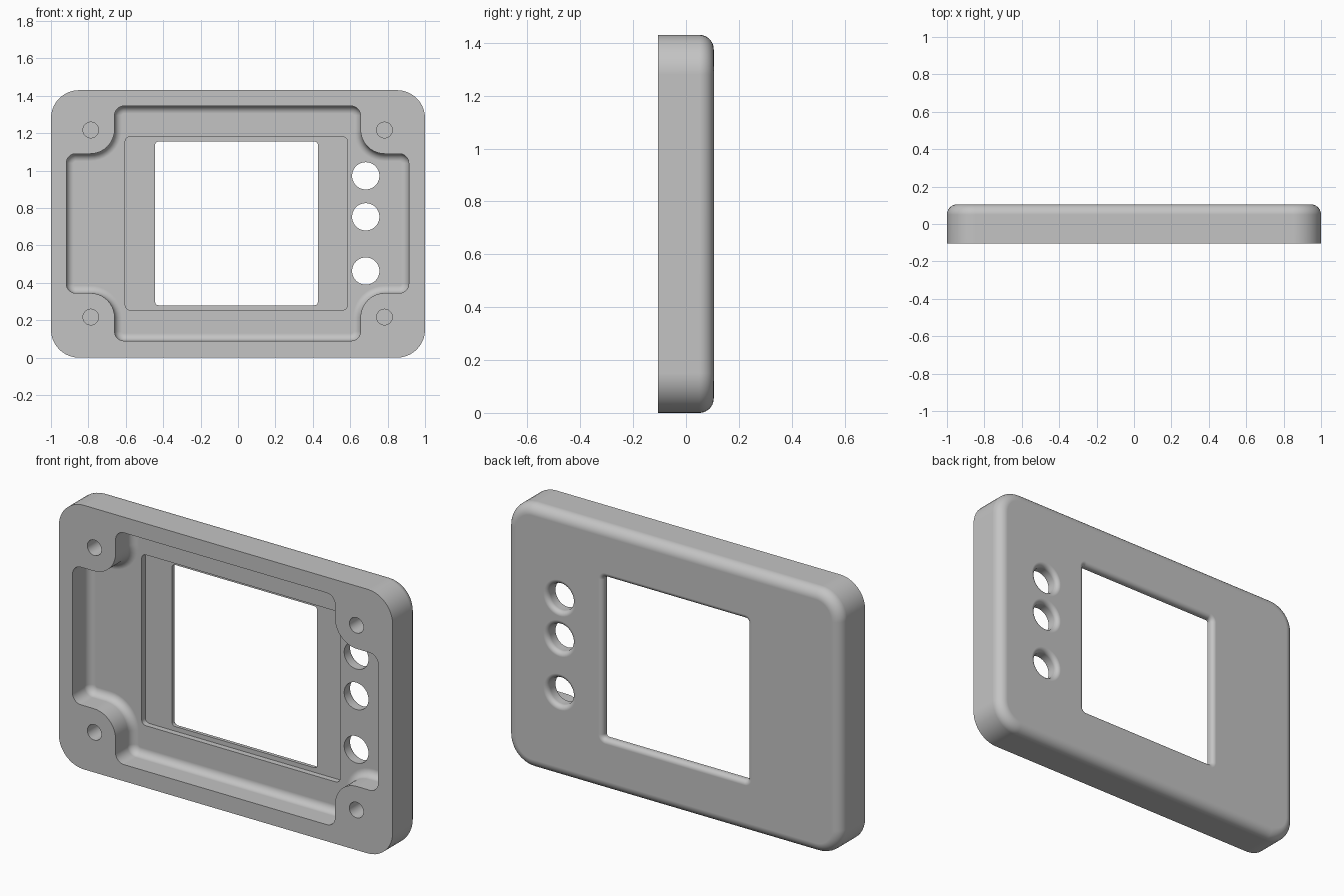
import bpy, bmesh
from math import pi, sin, cos
from mathutils import Vector

if "Cube" in bpy.data.objects:
    bpy.data.objects.remove(bpy.data.objects["Cube"])

FRONT, BACK = -0.105, 0.105
STEPS = 10

grey = bpy.data.materials.new("plain grey")
grey.use_nodes = True
grey.diffuse_color = (0.55, 0.55, 0.55, 1)
grey.node_tree.nodes["Principled BSDF"].inputs["Base Color"].default_value = (0.55, 0.55, 0.55, 1)


def outline(corners, inset=0.0):
    """Right-angled outline of (x, z, radius) corners, moved inward by inset."""
    pts, n = [], len(corners)
    for i, (x, z, r) in enumerate(corners):
        p = Vector((x, z))
        a = (p - Vector(corners[i - 1][:2])).normalized()
        b = (Vector(corners[(i + 1) % n][:2]) - p).normalized()
        p += inset * (Vector((-a.y, a.x)) + Vector((-b.y, b.x)))
        r += -inset if a.cross(b) > 0 else inset
        c = p + r * (b - a)
        for k in range(STEPS + 1):
            t = k / STEPS * pi / 2
            pts.append(c + r * (a * sin(t) - b * cos(t)))
    return pts


def rect(x0, x1, z0, z1, r):
    return [(x0, z0, r), (x1, z0, r), (x1, z1, r), (x0, z1, r)]


def loft(name, corners, levels):
    """Solid through the outline at each (y, inset) level."""
    bm = bmesh.new()
    rings = [[bm.verts.new((p.x, y, p.y)) for p in outline(corners, d)] for y, d in levels]
    for lo, hi in zip(rings, rings[1:]):
        for i in range(len(lo)):
            bm.faces.new((lo[i - 1], lo[i], hi[i], hi[i - 1]))
    bm.faces.new(rings[0])
    bm.faces.new(rings[-1])
    bmesh.ops.remove_doubles(bm, verts=bm.verts, dist=1e-5)
    bmesh.ops.recalc_face_normals(bm, faces=bm.faces)
    mesh = bpy.data.meshes.new(name)
    bm.to_mesh(mesh)
    bm.free()
    mesh.materials.append(grey)
    obj = bpy.data.objects.new(name, mesh)
    bpy.context.collection.objects.link(obj)
    return obj


def round_in(y, r):
    """Levels of a fillet that closes inward and ends at y."""
    angles = [k / STEPS * pi / 2 for k in range(STEPS + 1)]
    return [(y - r + r * sin(t), r - r * cos(t)) for t in angles]


def round_out(y, r):
    """Levels of a fillet that flares outward and ends at y."""
    angles = [k / STEPS * pi / 2 for k in range(STEPS + 1)]
    return [(y - r + r * sin(t), r * cos(t) - r) for t in angles]


# Cover plate with a rounded back rim
cover = loft("cover_plate", rect(-1, 1, 0, 1.43, 0.15),
             [(FRONT, 0)] + round_in(BACK, 0.055))

# Front pocket, stepping around the four screw bosses
xo0, xi0, xi1, xo1 = -0.918, -0.66, 0.655, 0.913
zo0, zi0, zi1, zo1 = 0.09, 0.345, 1.09, 1.345
R, B = 0.05, 0.13
pocket = [(xi0, zo0, R), (xi1, zo0, R), (xi1, zi0, B), (xo1, zi0, R),
          (xo1, zi1, R), (xi1, zi1, B), (xi1, zo1, R), (xi0, zo1, R),
          (xi0, zi1, B), (xo0, zi1, R), (xo0, zi0, R), (xi0, zi0, B)]
cutters = [loft("pocket_cutter", pocket, [(FRONT - 0.05, 0)] + round_in(0.037, 0.04))]

# Shallow screen recess and the window through it
cutters.append(loft("recess_cutter", rect(-0.603, 0.585, 0.255, 1.18, 0.025),
                    [(-0.05, 0), (0.068, 0)]))
flare = [(-0.05, 0)] + round_out(BACK, 0.025) + [(BACK + 0.05, -0.025)]
cutters.append(loft("window_cutter", rect(-0.443, 0.427, 0.28, 1.155, 0.018), flare))


def round_cutter(name, x, z, r, levels):
    cutters.append(loft(name, rect(x - r, x + r, z - r, z + r, r), levels))


# Flared button holes
for z in (0.972, 0.753, 0.463):
    round_cutter("button_cutter", 0.683, z, 0.073, flare)

# Blind screw holes in the bosses
for x in (-0.787, 0.783):
    for z in (0.217, 1.217):
        round_cutter("screw_cutter", x, z, 0.042, [(FRONT - 0.05, 0), (0.025, 0)])

# Carve the cover
bpy.ops.object.select_all(action="DESELECT")
cover.select_set(True)
bpy.context.view_layer.objects.active = cover
for cutter in cutters:
    cutter.hide_render = True
    mod = cover.modifiers.new("cut", "BOOLEAN")
    mod.operation = "DIFFERENCE"
    mod.solver = "EXACT"
    mod.object = cutter
    bpy.ops.object.modifier_apply(modifier=mod.name)
    bpy.data.objects.remove(cutter)

# Smooth fillets, crisp edges, flat faces
bpy.ops.object.shade_smooth_by_angle(angle=pi / 6)
normals = cover.modifiers.new("face_weighted", "WEIGHTED_NORMAL")
normals.keep_sharp = True
